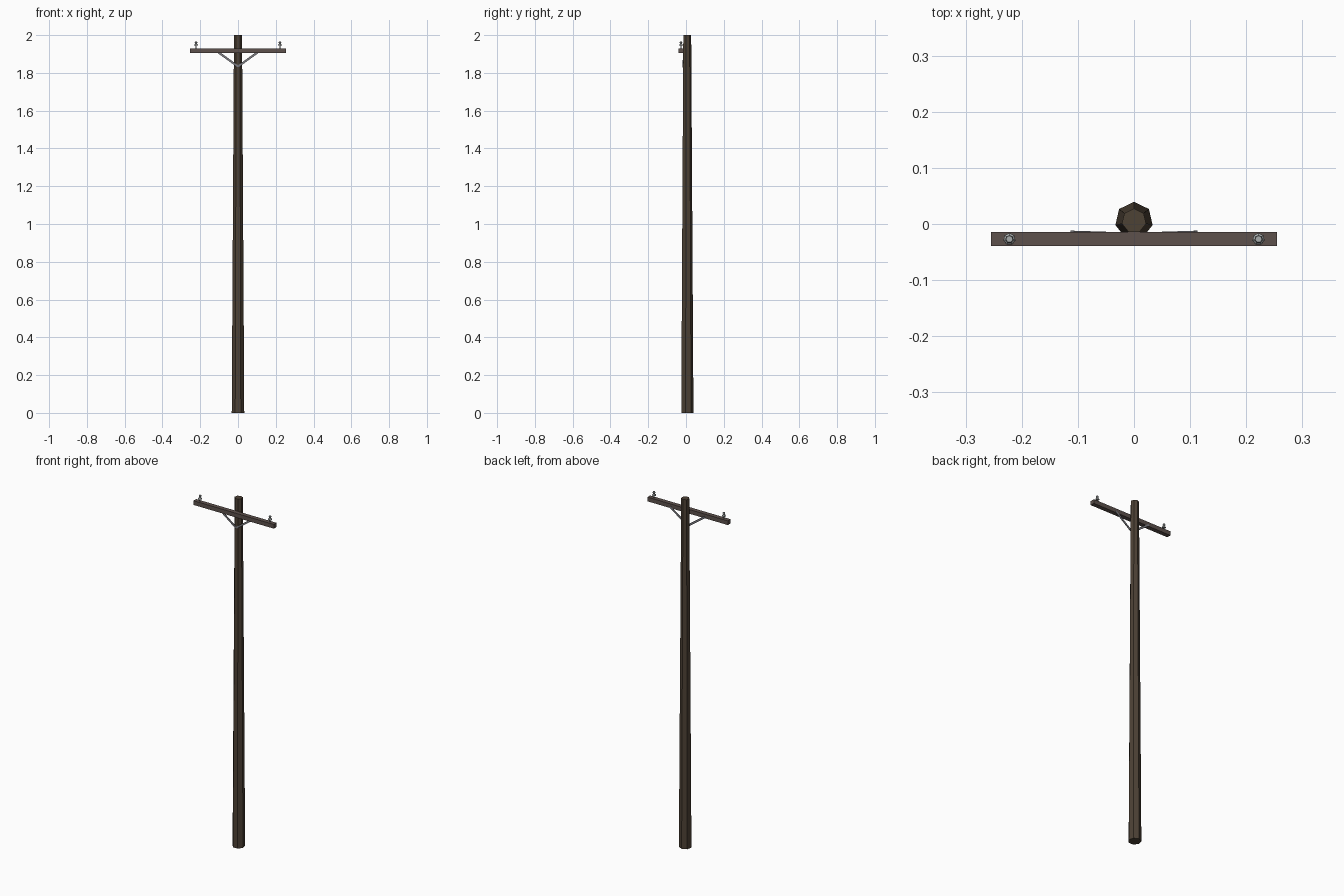
import bpy, bmesh, math
from mathutils import Vector

if "Cube" in bpy.data.objects:
    bpy.data.objects.remove(bpy.data.objects["Cube"])


def material(name, rgb):
    m = bpy.data.materials.new(name)
    m.diffuse_color = (*rgb, 1)
    m.use_nodes = True
    m.node_tree.nodes["Principled BSDF"].inputs["Base Color"].default_value = m.diffuse_color
    return m


POLE = material("dark_wood", (0.075, 0.054, 0.036))
ARM = material("arm_wood", (0.11, 0.083, 0.073))
STEEL = material("steel", (0.2, 0.2, 0.22))
GLASS = material("insulator_grey", (0.4, 0.42, 0.42))


def finish(bm, name, mat):
    bmesh.ops.recalc_face_normals(bm, faces=bm.faces)
    me = bpy.data.meshes.new(name)
    bm.to_mesh(me)
    bm.free()
    me.materials.append(mat)
    ob = bpy.data.objects.new(name, me)
    bpy.context.collection.objects.link(ob)
    return ob


def turned(name, profile, sides, x, y, mat):
    """Closed low-poly lathe from (radius, z) pairs, one vertex towards +y."""
    bm = bmesh.new()
    rings = []
    for r, z in profile:
        angles = [math.pi / 2 + math.tau * i / sides for i in range(sides)]
        rings.append([bm.verts.new((x + r * math.cos(a), y + r * math.sin(a), z)) for a in angles])
    for a, b in zip(rings, rings[1:]):
        for i in range(sides):
            j = (i + 1) % sides
            bm.faces.new((a[i], a[j], b[j], b[i]))
    bm.faces.new(rings[0])
    bm.faces.new(rings[-1])
    return finish(bm, name, mat)


def bar(name, start, end, width, thick, mat):
    """Flat bar between two points, thin in y."""
    start, end = Vector(start), Vector(end)
    d = (end - start).normalized()
    side = d.cross(Vector((0, 1, 0))).normalized() * width / 2
    deep = d.cross(side).normalized() * thick / 2
    bm = bmesh.new()
    ends = [[bm.verts.new(p + side * s + deep * t) for s, t in ((-1, -1), (1, -1), (1, 1), (-1, 1))]
            for p in (start, end)]
    for i in range(4):
        j = (i + 1) % 4
        bm.faces.new((ends[0][i], ends[0][j], ends[1][j], ends[1][i]))
    bm.faces.new(ends[0])
    bm.faces.new(ends[1])
    return finish(bm, name, mat)


# Tapered seven-sided pole
turned("pole", [(0.034, 0), (0.022, 2.0)], 7, 0, 0.0055, POLE)

# Crossarm on the front of the pole
bar("crossarm", (-0.255, -0.027, 1.918), (0.255, -0.027, 1.918), 0.024, 0.025, ARM)

# Braces and insulators, mirrored left and right
for s, label in ((-1, "left"), (1, "right")):
    bar("brace_" + label, (0, -0.017, 1.834), (s * 0.11, -0.0135, 1.913), 0.011, 0.003, STEEL)
    turned("insulator_pin_" + label, [(0.0025, 1.925), (0.0025, 1.95)], 5, s * 0.222, -0.027, STEEL)
    turned("insulator_" + label,
           [(0.011, 1.944), (0.0105, 1.948), (0.006, 1.953), (0.0055, 1.957), (0.0075, 1.96), (0.006, 1.966)],
           7, s * 0.222, -0.027, GLASS)
